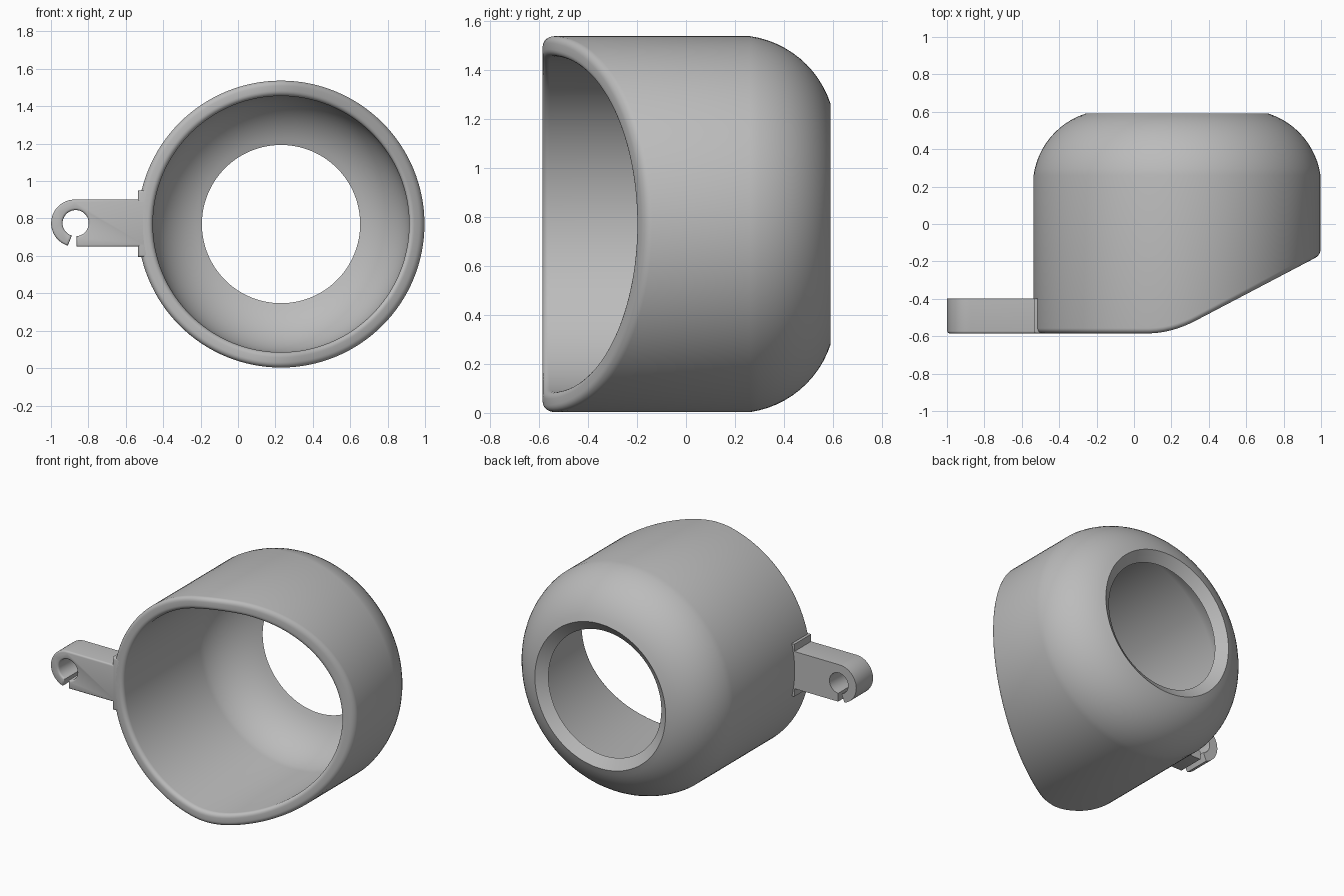
import bpy, bmesh
from math import sin, cos, pi, radians, hypot

if "Cube" in bpy.data.objects:
    bpy.data.objects.remove(bpy.data.objects["Cube"], do_unlink=True)

CX, CZ = 0.23, 0.77          # cup axis, running along y
OUTER, INNER = 0.767, 0.685
FRONT, BACK = -0.585, 0.59

grey = bpy.data.materials.new("plain_grey")
grey.use_nodes = True
grey.diffuse_color = (0.5, 0.5, 0.5, 1)
grey.node_tree.nodes["Principled BSDF"].inputs["Base Color"].default_value = (0.5, 0.5, 0.5, 1)


def finish(name, bm, angle):
    bmesh.ops.recalc_face_normals(bm, faces=bm.faces)
    mesh = bpy.data.meshes.new(name)
    bm.to_mesh(mesh)
    bm.free()
    obj = bpy.data.objects.new(name, mesh)
    bpy.context.collection.objects.link(obj)
    mesh.materials.append(grey)
    bpy.ops.object.select_all(action='DESELECT')
    obj.select_set(True)
    bpy.context.view_layer.objects.active = obj
    bpy.ops.object.shade_smooth_by_angle(angle=radians(angle))
    return obj


def arc(cx, cy, r, start, end, n):
    steps = [radians(start + (end - start) * i / n) for i in range(n + 1)]
    return [(cx + r * cos(a), cy + r * sin(a)) for a in steps]


def front_cut(x):
    """Flat front that blends into a slope sweeping back on the +x side."""
    slope, bend, half = 0.525, 0.2, 0.13
    if x < bend - half:
        return FRONT
    if x > bend + half:
        return FRONT + slope * (x - bend)
    return FRONT + slope * (x - bend + half) ** 2 / (4 * half)


def shoulder(r0, y0, r1, y1, n=12):
    """Rounded corner of the cup wall, from the side in to the back hole."""
    a0, a1 = radians(8), radians(72)
    u, v = cos(a0) - cos(a1), sin(a1) - sin(a0)
    pts = []
    for i in range(n + 1):
        a = a0 + (a1 - a0) * i / n
        pts.append((r0 + (r1 - r0) * (cos(a0) - cos(a)) / u,
                    y0 + (y1 - y0) * (sin(a) - sin(a0)) / v))
    return pts


# Cup: wall cross-section swept round the axis, its rim following the front cut
edge = 0.028
rim = arc(INNER + edge, edge, edge, 180, 270, 5) + arc(OUTER - edge, edge, edge, 270, 360, 5)
wall = shoulder(OUTER, 0.26, 0.49, BACK) + shoulder(INNER, 0.24, 0.423, 0.54)[::-1]
bm = bmesh.new()
SIDES = 128
rings = []
for i in range(SIDES):
    a = 2 * pi * i / SIDES
    ring = []
    for r, off in rim:
        x = CX + r * cos(a)
        ring.append(bm.verts.new((x, front_cut(x) + off, CZ + r * sin(a))))
    for r, y in wall:
        ring.append(bm.verts.new((CX + r * cos(a), y, CZ + r * sin(a))))
    rings.append(ring)
for i in range(SIDES):
    p, q = rings[i], rings[(i + 1) % SIDES]
    for j in range(len(p)):
        k = (j + 1) % len(p)
        bm.faces.new((p[j], p[k], q[k], q[j]))
finish("cup_shell", bm, 40)


def plate(name, outline, y0, y1, round_front):
    """Extrude an x-z outline along y and round its front edges."""
    bm = bmesh.new()
    face = bm.faces.new([bm.verts.new((x, y0, z)) for x, z in outline])
    new = bmesh.ops.extrude_face_region(bm, geom=[face], use_keep_orig=True)
    moved = [v for v in new["geom"] if isinstance(v, bmesh.types.BMVert)]
    bmesh.ops.translate(bm, verts=moved, vec=(0, y1 - y0, 0))
    bmesh.ops.recalc_face_normals(bm, faces=bm.faces)
    front = [e for e in bm.edges if all(abs(v.co.y - y0) < 1e-5 for v in e.verts)]
    bmesh.ops.bevel(bm, geom=front, offset=round_front, segments=3, profile=0.5, affect='EDGES')
    return finish(name, bm, 35)


# Side arm: hook-shaped end with a slotted hole
ax, az, ar, hole = -0.873, 0.775, 0.126, 0.07
outline = [(-0.49, az + ar)]
outline += arc(ax, az, ar, 90, 253, 24)
outline += arc(ax + 0.005, az, hole, 253, -86, 32)
outline += [(-0.863, az - ar), (-0.49, az - ar)]
plate("side_arm", outline, FRONT, -0.397, 0.012)

# Mounting pad between the arm and the cup
plate("arm_pad", [(-0.535, 0.595), (-0.47, 0.595), (-0.47, 0.95), (-0.535, 0.95)],
      FRONT, -0.397, 0.012)
